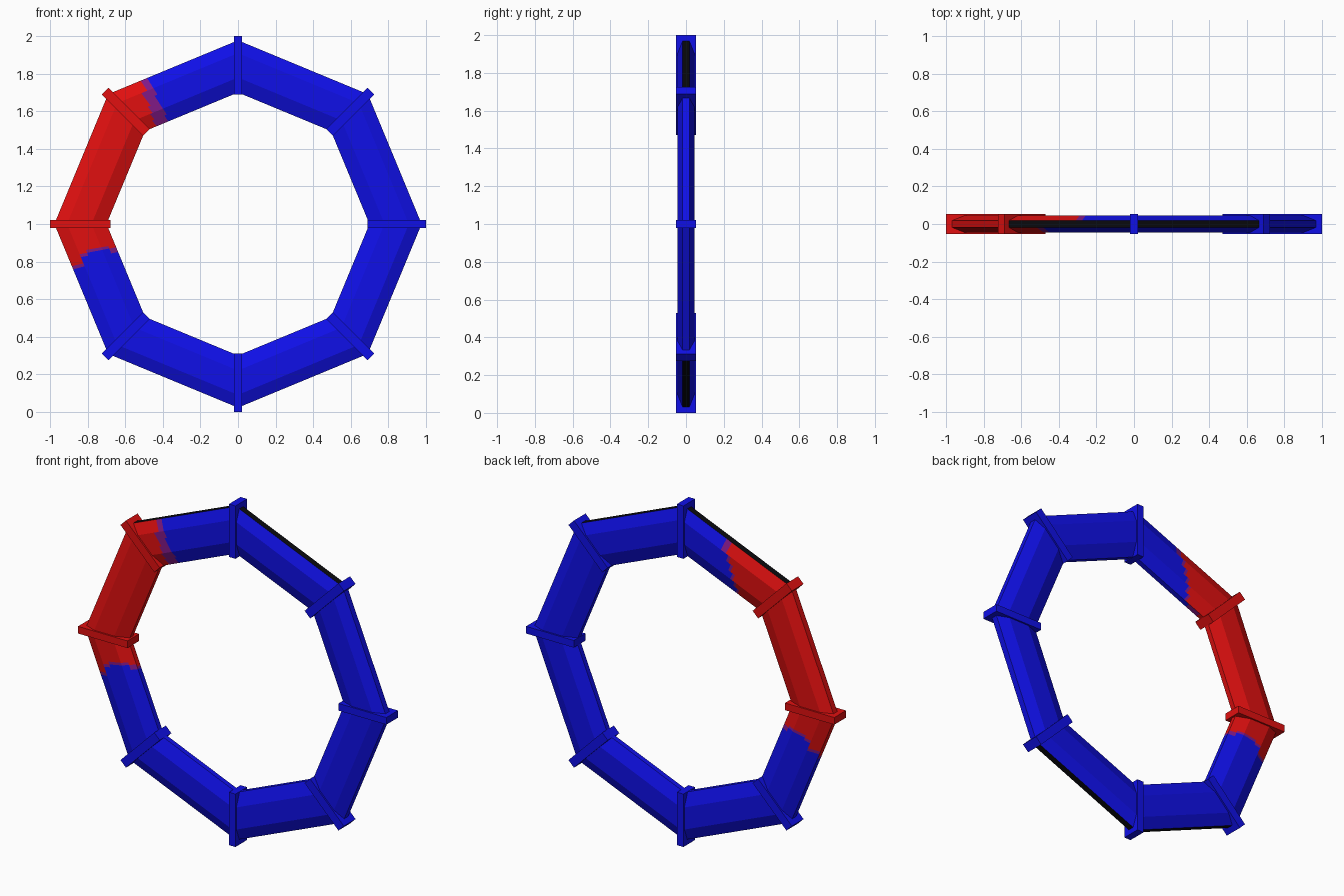
import bpy, bmesh, math
from mathutils import Matrix, Vector

if "Cube" in bpy.data.objects:
    bpy.data.objects.remove(bpy.data.objects["Cube"])


def mat(name, rgb):
    m = bpy.data.materials.new(name)
    m.diffuse_color = (*rgb, 1)
    m.use_nodes = True
    m.node_tree.nodes["Principled BSDF"].inputs["Base Color"].default_value = m.diffuse_color
    return m


MATS = [mat("blue", (0.005, 0.005, 0.8)), mat("red", (0.75, 0.005, 0.005)),
        mat("purple", (0.22, 0.01, 0.24)), mat("black", (0.003, 0.003, 0.004))]
BLUE, RED, PURPLE, BLACK = range(4)
CENTRE = Vector((0, 0, 1))

# Cross-section (radius, y): narrow outer rim, flat sides, bevelled inner edge
half = [(0.978, 0.018), (0.91, 0.045), (0.867, 0.045), (0.823, 0.045),
        (0.78, 0.045), (0.74, 0.03), (0.70, 0.015)]
profile = half + [(r, -y) for r, y in reversed(half)]
OUTER_RIM = len(profile) - 1


def face_colour(seg, t, edge, r, y):
    """Colour by segment, distance along it, and side."""
    if seg == 3:
        return RED
    if edge == OUTER_RIM and seg in (1, 2, 5, 6):
        return RED if seg == 2 and t > 0.97 else BLACK
    k = (r - 0.70) / 0.28
    if seg == 2:                        # red spreads up the top left segment
        d = 1 - t
        if y > 0.005:
            end = 0.30 + 0.33 * k
            return RED if d < end - 0.03 else PURPLE if d < end else BLUE
        if d < 0.11 + 0.15 * k:
            return RED
        return PURPLE if d < 0.25 + 0.07 * k else BLUE
    if seg == 4:                        # and a little below the left bracket
        end = 0.22 + 0.40 * (k - 0.38) ** 2
        return RED if t < end else PURPLE if t < end + 0.03 else BLUE
    return BLUE


def new_object(name, bm):
    bmesh.ops.recalc_face_normals(bm, faces=bm.faces)
    me = bpy.data.meshes.new(name)
    bm.to_mesh(me)
    bm.free()
    for m in MATS:
        me.materials.append(m)
    ob = bpy.data.objects.new(name, me)
    bpy.context.collection.objects.link(ob)
    return ob


# Eight-sided ring, finely divided only where colours change
bm = bmesh.new()
stations = []
for seg in range(8):
    n = 40 if seg in (2, 4) else 1
    stations += [(seg, i / n, (i + 0.5) / n) for i in range(n)]
loops = []
for seg, t, _ in stations:
    a, b = math.radians(45 * seg), math.radians(45 * seg + 45)
    cx = math.cos(a) * (1 - t) + math.cos(b) * t
    cz = math.sin(a) * (1 - t) + math.sin(b) * t
    loops.append([bm.verts.new(CENTRE + Vector((r * cx, y, r * cz))) for r, y in profile])
for i, (seg, _, tm) in enumerate(stations):
    l0, l1 = loops[i], loops[(i + 1) % len(loops)]
    for e in range(len(profile)):
        f = (e + 1) % len(profile)
        face = bm.faces.new((l0[e], l0[f], l1[f], l1[e]))
        r = (profile[e][0] + profile[f][0]) / 2
        y = (profile[e][1] + profile[f][1]) / 2
        face.material_index = face_colour(seg, tm, e, r, y)
new_object("octagonal_ring", bm)

# Bracket clamps at the eight corners
for i in range(8):
    bm = bmesh.new()
    bmesh.ops.create_cube(bm, size=1)
    width = 0.05 if i % 2 else 0.042
    inner = 0.68 if i == 4 else 0.69
    m = (Matrix.Translation(CENTRE) @ Matrix.Rotation(-math.radians(45 * i), 4, 'Y')
         @ Matrix.Translation(((1 + inner) / 2, 0, 0))
         @ Matrix.Diagonal((1 - inner, 0.108, width, 1)))
    bmesh.ops.transform(bm, matrix=m, verts=bm.verts)
    for f in bm.faces:
        f.material_index = RED if i in (3, 4) else BLUE
    new_object(f"corner_bracket_{i + 1}", bm)
